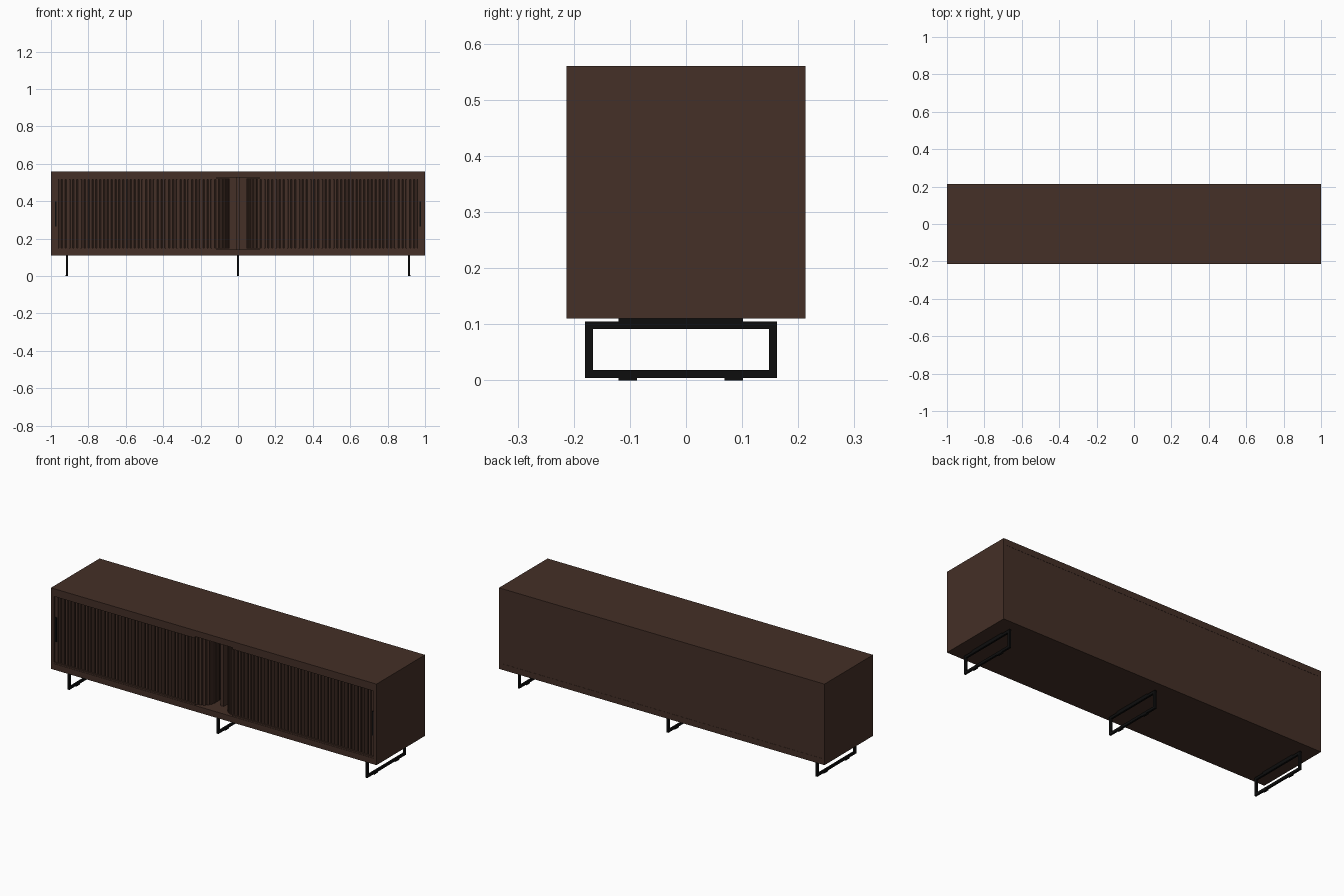
import bpy, bmesh, math
from mathutils import Vector

if "Cube" in bpy.data.objects:
    bpy.data.objects.remove(bpy.data.objects["Cube"])


def material(name, rgb):
    m = bpy.data.materials.new(name)
    m.diffuse_color = (*rgb, 1)
    m.use_nodes = True
    m.node_tree.nodes["Principled BSDF"].inputs["Base Color"].default_value = m.diffuse_color
    return m


WOOD = material("dark walnut", (0.058, 0.029, 0.020))
METAL = material("black metal", (0.004, 0.004, 0.004))


def finish(name, bm, mat):
    bmesh.ops.recalc_face_normals(bm, faces=bm.faces)
    me = bpy.data.meshes.new(name)
    bm.to_mesh(me)
    bm.free()
    me.materials.append(mat)
    ob = bpy.data.objects.new(name, me)
    bpy.context.collection.objects.link(ob)
    return ob


def add_box(bm, x, y, z):
    v = [bm.verts.new((a, b, c)) for a in x for b in y for c in z]
    for f in ((0, 1, 3, 2), (4, 6, 7, 5), (0, 4, 5, 1), (2, 3, 7, 6), (0, 2, 6, 4), (1, 5, 7, 3)):
        bm.faces.new([v[i] for i in f])


def box(name, x, y, z, mat):
    bm = bmesh.new()
    add_box(bm, x, y, z)
    return finish(name, bm, mat)


def prism(bm, pts, z0, z1):
    lo = [bm.verts.new((p[0], p[1], z0)) for p in pts]
    hi = [bm.verts.new((p[0], p[1], z1)) for p in pts]
    n = len(pts)
    for i in range(n):
        j = (i + 1) % n
        bm.faces.new((lo[i], lo[j], hi[j], hi[i]))
    bm.faces.new(lo)
    bm.faces.new(hi)


# Cabinet carcass
D = 0.213
box("top_panel", (-1, 1), (-D, D), (0.526, 0.56), WOOD)
box("bottom_panel", (-1, 1), (-D, D), (0.11, 0.143), WOOD)
box("back_panel", (-0.982, 0.982), (0.195, D - 0.001), (0.143, 0.526), WOOD)
box("centre_divider", (-0.01, 0.01), (-0.14, 0.195), (0.143, 0.526), WOOD)

# Door path: straight along the front, quarter turn, straight to the back
X0, X1, R, YF = 0.962, 0.115, 0.07, -0.205
L1, L2 = X0 - X1, math.pi / 2 * R
L3 = 0.30


def path(s):
    """Position, direction of travel and outward normal at length s."""
    if s < L1:
        return Vector((X0 - s, YF)), Vector((-1, 0)), Vector((0, -1))
    if s < L1 + L2:
        a = (s - L1) / R
        n = Vector((-math.sin(a), -math.cos(a)))
        return Vector((X1, YF + R)) + n * R, Vector((-math.cos(a), math.sin(a))), n
    return Vector((X1 - R, YF + R + s - L1 - L2)), Vector((0, 1)), Vector((-1, 0))


PITCH = 0.0205
for side, label in ((-1, "left"), (1, "right")):
    def flip(p):
        return (p[0] * side, p[1])

    box(label + "_side_panel", sorted((side * 0.982, side)), (-D, D), (0.143, 0.526), WOOD)

    # Upper and lower sliding tracks
    for name, z in (("upper", (0.516, 0.526)), ("lower", (0.143, 0.151))):
        box(f"{label}_{name}_track", sorted((side * 0.115, side * 0.982)), (-0.211, -0.18), z, WOOD)

    # Tambour slats
    bm = bmesh.new()
    s = PITCH / 2
    while s < L1 + L2 + L3:
        p, t, n = path(s)
        prof = ((-0.0085, -0.009), (-0.0085, -0.0025), (-0.006, 0),
                (0.006, 0), (0.0085, -0.0025), (0.0085, -0.009))
        prism(bm, [flip(p + t * a + n * b) for a, b in prof], 0.147, 0.522)
        s += PITCH
    finish(label + "_door_slats", bm, WOOD)

    # Flexible backing behind the slats
    bm = bmesh.new()
    stops = [0, L1] + [L1 + L2 * i / 10 for i in range(1, 11)] + [L1 + L2 + L3]
    outer, inner = [], []
    for s in stops:
        p, t, n = path(s)
        outer.append(flip(p - n * 0.008))
        inner.append(flip(p - n * 0.014))
    prism(bm, outer + inner[::-1], 0.147, 0.522)
    finish(label + "_door_backing", bm, WOOD)

    # End stile with a slim dark pull
    box(label + "_door_stile", sorted((side * 0.963, side * 0.982)), (-0.205, -0.188), (0.147, 0.522), WOOD)
    box(label + "_door_pull", sorted((side * 0.970, side * 0.978)), (-0.209, -0.2), (0.265, 0.40), METAL)

# Metal sled legs
for x, label in ((-0.915, "left"), (0, "centre"), (0.915, "right")):
    w = (x - 0.005, x + 0.005)
    bm = bmesh.new()
    add_box(bm, w, (-0.18, 0.162), (0.091, 0.105))
    add_box(bm, w, (-0.18, 0.162), (0.004, 0.018))
    add_box(bm, w, (-0.18, -0.166), (0.018, 0.091))
    add_box(bm, w, (0.148, 0.162), (0.018, 0.091))
    finish(label + "_leg_frame", bm, METAL)
    box(label + "_leg_plate", w, (-0.12, 0.102), (0.105, 0.11), METAL)
    for y, end in ((-0.12, "front"), (0.069, "back")):
        box(f"{label}_{end}_foot_pad", (x - 0.006, x + 0.006), (y, y + 0.033), (0, 0.007), METAL)
